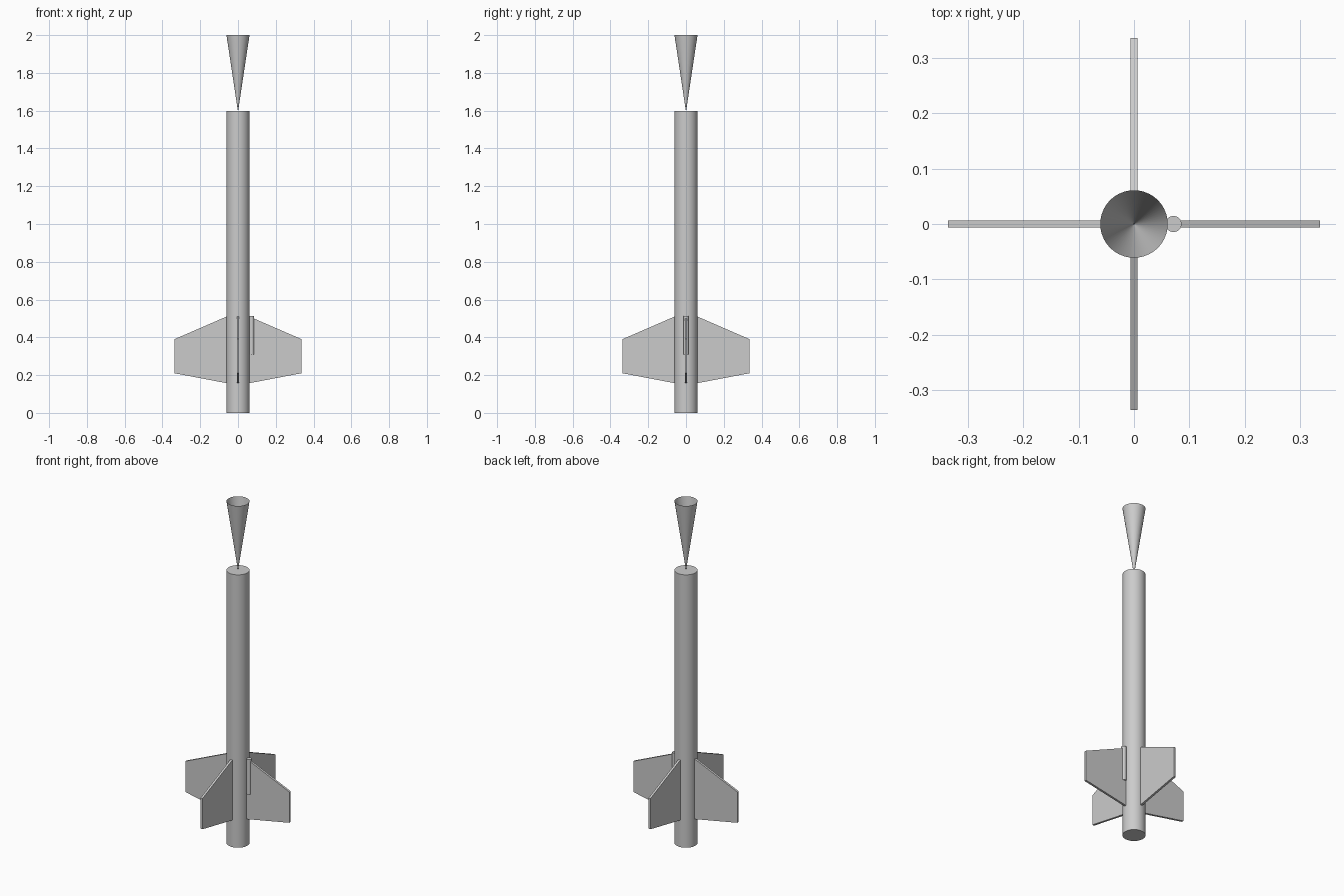
import bpy
import bmesh
import math
from mathutils import Matrix

cube = bpy.data.objects.get("Cube")
if cube:
    bpy.data.objects.remove(cube)

grey = bpy.data.materials.new("light grey")
grey.use_nodes = True
colour = (0.6, 0.6, 0.6, 1)
grey.diffuse_color = colour
grey.node_tree.nodes["Principled BSDF"].inputs["Base Color"].default_value = colour

RADIUS = 0.061


def finish(name, bm, smooth=False):
    mesh = bpy.data.meshes.new(name)
    bm.to_mesh(mesh)
    bm.free()
    mesh.materials.append(grey)
    obj = bpy.data.objects.new(name, mesh)
    bpy.context.collection.objects.link(obj)
    if smooth:
        bpy.ops.object.select_all(action="DESELECT")
        obj.select_set(True)
        bpy.context.view_layer.objects.active = obj
        bpy.ops.object.shade_smooth_by_angle(angle=math.radians(40))
    return obj


def tube(name, bottom, top, r_bottom, r_top, x=0, capped=True):
    bm = bmesh.new()
    bmesh.ops.create_cone(bm, cap_ends=capped, segments=64, radius1=r_bottom,
                          radius2=r_top, depth=top - bottom,
                          matrix=Matrix.Translation((x, 0, (bottom + top) / 2)))
    return finish(name, bm, smooth=True)


# Body, open inverted nose cone and launch lug
tube("body_tube", 0, 1.597, RADIUS, RADIUS)
tube("nose_cone", 1.597, 2, 0.0005, RADIUS, capped=False)
tube("launch_lug", 0.308, 0.513, 0.0145, 0.0145, x=0.0715)


# Four swept fins, a flat outline given thickness
def fin(name, angle, thickness=0.0126):
    outline = [(0.058, 0.157), (0.337, 0.21), (0.337, 0.39), (0.058, 0.511)]
    bm = bmesh.new()
    face = bm.faces.new([bm.verts.new((x, -thickness / 2, z)) for x, z in outline])
    side = bmesh.ops.extrude_face_region(bm, geom=[face])["geom"]
    bmesh.ops.translate(bm, vec=(0, thickness, 0),
                        verts=[v for v in side if isinstance(v, bmesh.types.BMVert)])
    bmesh.ops.recalc_face_normals(bm, faces=bm.faces)
    bmesh.ops.rotate(bm, verts=bm.verts, matrix=Matrix.Rotation(angle, 3, "Z"))
    finish(name, bm)


for i, side in enumerate(["left", "back", "right", "front"]):
    fin(side + "_fin", i * math.pi / 2)
